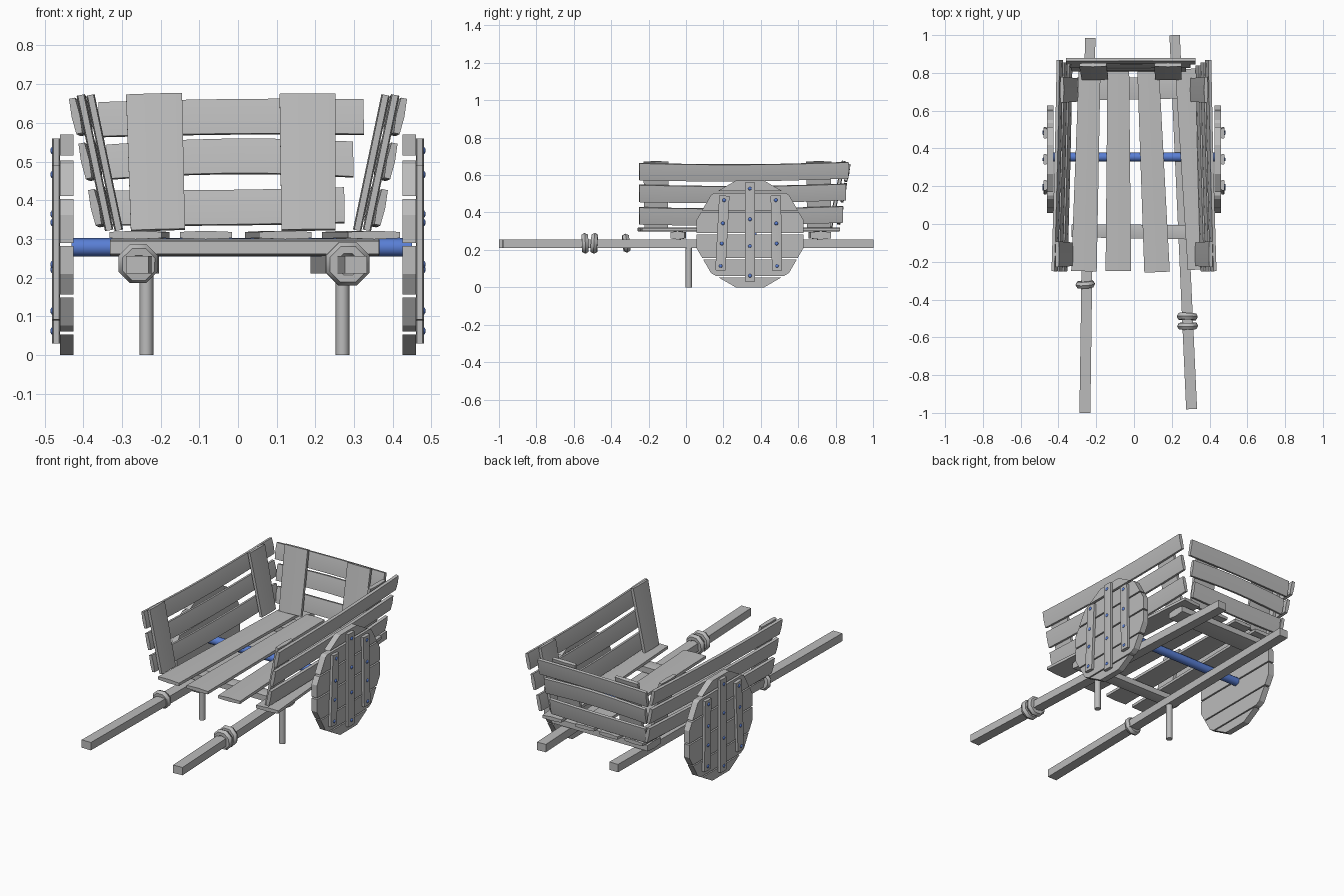
import bpy, bmesh, math
from mathutils import Vector, Matrix

if "Cube" in bpy.data.objects:
    bpy.data.objects.remove(bpy.data.objects["Cube"], do_unlink=True)


def material(name, rgb):
    m = bpy.data.materials.new(name)
    m.use_nodes = True
    m.diffuse_color = (*rgb, 1)
    m.node_tree.nodes["Principled BSDF"].inputs["Base Color"].default_value = (*rgb, 1)
    return m


WOOD = material("grey_wood", (0.5, 0.5, 0.5))
METAL = material("blue_metal", (0.1, 0.21, 0.66))


def finish(bm, name, mat, angle=40):
    bmesh.ops.recalc_face_normals(bm, faces=bm.faces)
    mesh = bpy.data.meshes.new(name)
    bm.to_mesh(mesh)
    bm.free()
    mesh.materials.append(mat)
    ob = bpy.data.objects.new(name, mesh)
    bpy.context.collection.objects.link(ob)
    bpy.ops.object.select_all(action='DESELECT')
    ob.select_set(True)
    bpy.context.view_layer.objects.active = ob
    bpy.ops.object.shade_smooth_by_angle(angle=math.radians(angle))
    return ob


def board(name, a, b, w0, w1, thick, normal, camber=0.003, bow=0.0):
    """Slightly crowned board from a to b; bow bends it across its width."""
    a, b = Vector(a), Vector(b)
    axis = (b - a).normalized()
    n = Vector(normal)
    n = (n - axis * n.dot(axis)).normalized()
    side = n.cross(axis)
    if side.z < 0:
        side = -side
    h = thick / 2
    steps = 6 if bow else 1
    bm = bmesh.new()
    rings = []
    for i in range(steps + 1):
        t = i / steps
        w = (w0 + (w1 - w0) * t) / 2
        c = a.lerp(b, t) + side * bow * math.sin(math.pi * t)
        section = [(-w, camber - h), (0, -h), (w, camber - h),
                   (w, h - camber), (0, h), (-w, h - camber)]
        rings.append([bm.verts.new(c + side * u + n * v) for u, v in section])
    for r, s in zip(rings, rings[1:]):
        for k in range(6):
            j = (k + 1) % 6
            bm.faces.new((r[k], r[j], s[j], s[k]))
    bm.faces.new(rings[0])
    bm.faces.new(rings[-1])
    return finish(bm, name, WOOD)


def rod(name, a, b, radius, sides, mat):
    a, b = Vector(a), Vector(b)
    bm = bmesh.new()
    turn = (b - a).to_track_quat('Z', 'Y').to_matrix().to_4x4()
    bmesh.ops.create_cone(bm, cap_ends=True, segments=sides, radius1=radius, radius2=radius,
                          depth=(b - a).length, matrix=Matrix.Translation((a + b) / 2) @ turn)
    return finish(bm, name, mat, 50)


def rope_ring(name, centre, radius, tilt):
    bpy.ops.mesh.primitive_torus_add(
        major_segments=8, minor_segments=6, major_radius=radius - 0.02, minor_radius=0.02,
        location=centre, rotation=(math.pi / 2 + tilt, math.pi / 8, tilt))
    ob = bpy.context.object
    ob.name = name
    ob.data.materials.append(WOOD)
    bpy.ops.object.shade_smooth_by_angle(angle=math.radians(50))


UP = (0, 0, 1)

# Handles running the full length, with rope rings
board("right_handle", (-0.26, -1, 0.233), (-0.232, 0.985, 0.233), 0.058, 0.055, 0.045, UP, 0)
board("left_handle", (0.305, -0.98, 0.233), (0.215, 1, 0.233), 0.058, 0.055, 0.045, UP, 0)
rope_ring("right_rope_ring", (-0.258, -0.32, 0.236), 0.055, 0.12)
rope_ring("left_rope_ring_front", (0.284, -0.54, 0.235), 0.06, 0.05)
rope_ring("left_rope_ring_back", (0.282, -0.49, 0.235), 0.06, -0.06)

# Legs, cross bars and axle
rod("right_leg", (-0.237, 0.015, 0), (-0.237, 0.015, 0.25), 0.018, 8, WOOD)
rod("left_leg", (0.27, 0.015, 0), (0.27, 0.015, 0.25), 0.018, 8, WOOD)
board("front_cross_bar", (-0.33, -0.035, 0.278), (0.365, -0.045, 0.278), 0.07, 0.075, 0.045, UP, 0.006)
board("rear_cross_bar", (-0.3, 0.715, 0.278), (0.31, 0.72, 0.278), 0.12, 0.11, 0.045, UP, 0.006)
rod("axle", (-0.43, 0.355, 0.278), (0.45, 0.355, 0.278), 0.024, 12, METAL)

# Floor planks: front x, back x, front y, back y
for i, (x0, x1, y0, y1) in enumerate([(-0.265, -0.235, -0.25, 0.81), (-0.083, -0.083, -0.25, 0.82),
                                      (0.122, 0.075, -0.255, 0.81), (0.352, 0.275, -0.24, 0.82)]):
    board(f"floor_plank_{i + 1}", (x0, y0, 0.31), (x1, y1, 0.31), 0.135, 0.115, 0.022, UP)

# Leaning side panels: three planks outside two posts
LEAN = 0.21
for s, label in ((-1, "right"), (1, "left")):
    out = (s, 0, -LEAN)
    for row, (z, back) in enumerate([(0.382, 0.84), (0.502, 0.855), (0.618, 0.868)]):
        x = 0.358 + LEAN * (z - 0.325)
        board(f"{label}_side_plank_{row + 1}", (s * x, -0.25, z),
              (s * (x - 0.027), back, z + 0.008), 0.093, 0.088, 0.022, out, bow=-0.01)
    for place, y, x in (("front", -0.16, 0.333), ("rear", 0.71, 0.308)):
        board(f"{label}_{place}_post", (s * x, y, 0.322),
              (s * (x + LEAN * 0.35), y, 0.672), 0.125, 0.135, 0.022, out)

# Leaning back panel
BACK = (0, 1, -0.2)
for row, (x0, x1, y, z, bow) in enumerate([(-0.33, 0.275, 0.825, 0.384, -0.003),
                                           (-0.34, 0.298, 0.842, 0.502, 0.012),
                                           (-0.36, 0.325, 0.862, 0.612, 0.004)]):
    board(f"back_plank_{row + 1}", (x0, y, z - 0.004), (x1, y, z + 0.003), 0.09, 0.092, 0.022, BACK, bow=bow)
for label, x0, x1 in (("right", -0.207, -0.217), ("left", 0.182, 0.18)):
    board(f"{label}_back_post", (x0, 0.772, 0.323), (x1, 0.843, 0.674), 0.14, 0.145, 0.022, BACK)

# Wheels: a twelve-sided disc sliced into planks, with battens and rivets
CY, CZ = 0.342, 0.285
SLICES = [(-0.01, 0.053), (0.06, 0.149), (0.156, 0.282), (0.29, 0.403), (0.411, 0.503), (0.515, 0.58)]
BATTENS = [(0.184, 0.205, 0.09, 0.49), (0.342, 0.342, 0.03, 0.56), (0.487, 0.48, 0.09, 0.49)]
for s, label in ((-1, "right"), (1, "left")):
    for i, (low, high) in enumerate(SLICES):
        bm = bmesh.new()
        place = (Matrix.Translation((s * 0.443, CY, CZ)) @ Matrix.Rotation(math.pi / 2, 4, 'Y')
                 @ Matrix.Rotation(math.pi / 12, 4, 'Z'))
        bmesh.ops.create_cone(bm, cap_ends=True, segments=12, radius1=0.295, radius2=0.295,
                              depth=0.035, matrix=place)
        for z, direction in ((low, -1), (high, 1)):
            cut = bmesh.ops.bisect_plane(bm, geom=bm.verts[:] + bm.edges[:] + bm.faces[:],
                                         plane_co=(0, 0, z), plane_no=(0, 0, direction),
                                         clear_outer=True)
            edges = [e for e in cut["geom_cut"] if isinstance(e, bmesh.types.BMEdge)]
            if edges:
                bmesh.ops.holes_fill(bm, edges=edges)
        finish(bm, f"{label}_wheel_plank_{i + 1}", WOOD, 25)
    for i, (y0, y1, z0, z1) in enumerate(BATTENS):
        board(f"{label}_wheel_batten_{i + 1}", (s * 0.47, y0, z0), (s * 0.47, y1, z1),
              0.055, 0.055, 0.021, (s, 0, 0))
        span = z1 - z0
        for k, t in enumerate((0.06, 0.36, 0.63, 0.94)):
            bm = bmesh.new()
            spot = (s * 0.479, y0 + (y1 - y0) * t, z0 + span * t)
            bmesh.ops.create_uvsphere(bm, u_segments=8, v_segments=6, radius=0.01,
                                      matrix=Matrix.Translation(spot) @ Matrix.Diagonal((0.6, 1, 1, 1)))
            finish(bm, f"{label}_rivet_{i + 1}_{k + 1}", METAL, 60)
